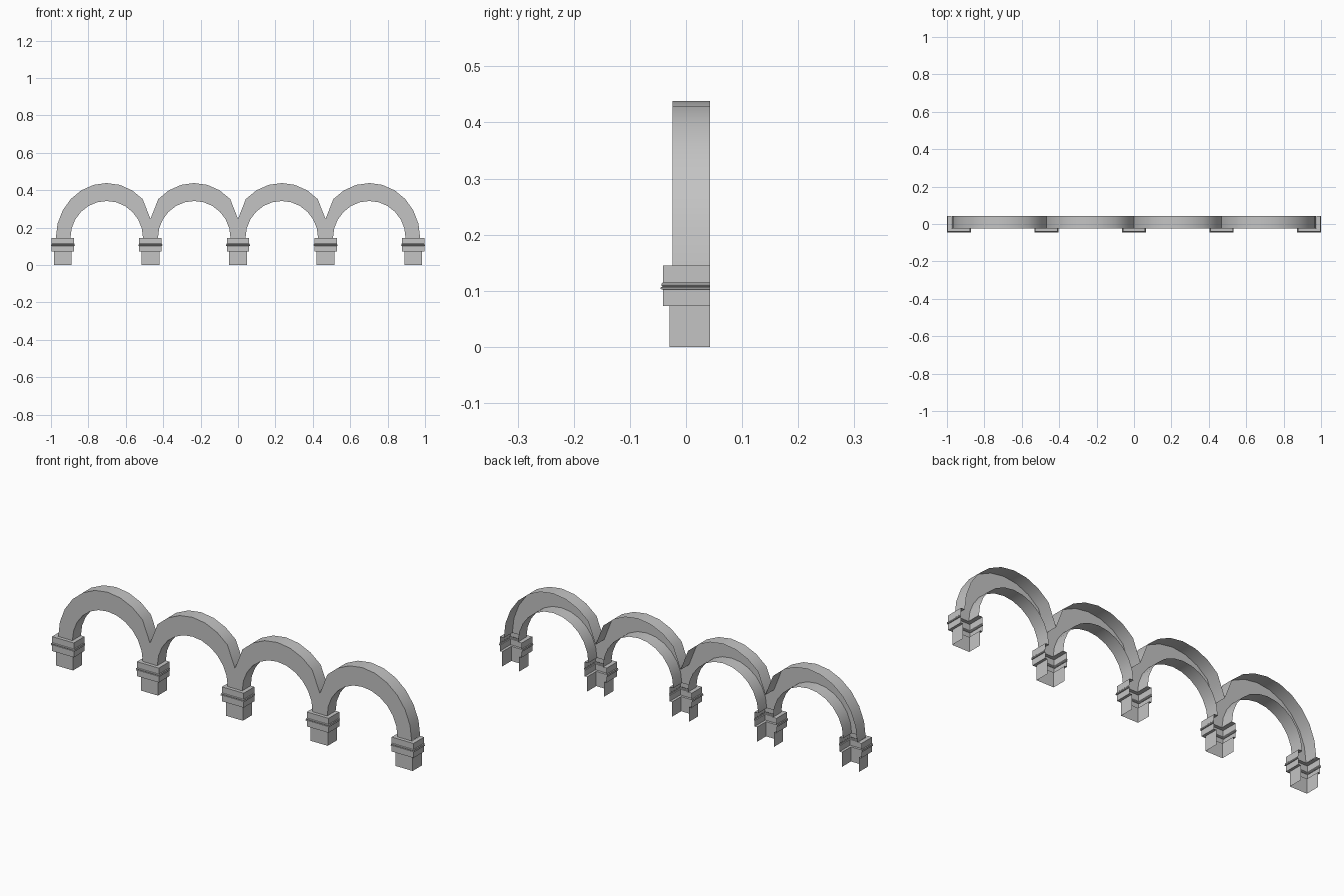
import bpy
import bmesh
from math import sin, cos, pi, radians

cube = bpy.data.objects.get("Cube")
if cube:
    bpy.data.objects.remove(cube)

SPACING = 0.468          # distance between pier centres
BACK = 0.043             # open rear plane
FRONT = -0.024           # face of the arches
SPRING = 0.145           # height where arches start
VALLEY = 0.246           # height where neighbouring arches meet
STEPS = 12

stone = bpy.data.materials.new("grey_stone")
stone.use_nodes = True
colour = (0.55, 0.55, 0.55, 1)
stone.diffuse_color = colour
stone.node_tree.nodes["Principled BSDF"].inputs["Base Color"].default_value = colour


def finish(name, bm, x):
    bmesh.ops.remove_doubles(bm, verts=bm.verts, dist=0.0001)
    mesh = bpy.data.meshes.new(name)
    bm.to_mesh(mesh)
    bm.free()
    mesh.materials.append(stone)
    obj = bpy.data.objects.new(name, mesh)
    obj.location.x = x
    bpy.context.collection.objects.link(obj)
    bpy.ops.object.select_all(action='DESELECT')
    obj.select_set(True)
    bpy.context.view_layer.objects.active = obj
    bpy.ops.object.shade_smooth_by_angle(angle=radians(30))


def arch(name, x, left_end, right_end):
    """Arch band with a front face, top and underside, open at the rear."""
    bm = bmesh.new()
    rows = []
    half = SPACING / 2
    for k in range(STEPS + 1):
        a = pi * k / STEPS
        ox, oz = 0.272 * cos(a), SPRING + 0.293 * sin(a)
        ix, iz = 0.194 * cos(a), SPRING + 0.197 * sin(a)
        free = right_end if k < STEPS / 2 else left_end
        rank = min(k, STEPS - k)
        wall = free or rank >= 2
        if not free and rank <= 2:      # trim where it meets its neighbour
            ox = half if ox > 0 else -half
            oz = SPRING + (VALLEY - SPRING) * rank / 2
        corners = [(ox, FRONT, oz), (ox, BACK, oz), (ix, FRONT, iz), (ix, BACK, iz)]
        rows.append(([bm.verts.new(c) for c in corners], wall))
    for (p, wall_p), (q, wall_q) in zip(rows, rows[1:]):
        bm.faces.new((p[2], p[0], q[0], q[2]))
        bm.faces.new((p[2], q[2], q[3], p[3]))
        if wall_p and wall_q:
            bm.faces.new((p[0], p[1], q[1], q[0]))
    finish(name, bm, x)


# Half width, front depth and height up the pier: shaft, cap, moulding, ledge
PIER = [(0.047, 0.029, 0), (0.047, 0.029, 0.073), (0.06, 0.041, 0.073),
        (0.06, 0.041, 0.102), (0.064, 0.045, 0.103), (0.064, 0.045, 0.106),
        (0.061, 0.042, 0.107), (0.063, 0.044, 0.109), (0.063, 0.044, 0.112),
        (0.06, 0.041, 0.115), (0.06, 0.041, SPRING), (0.039, 0.024, SPRING)]


def pier(name, x):
    """Three-sided stepped pier, open at the rear."""
    bm = bmesh.new()
    rings = [[bm.verts.new(c) for c in
              ((-w, BACK, z), (-w, -d, z), (w, -d, z), (w, BACK, z))]
             for w, d, z in PIER]
    for low, high in zip(rings, rings[1:]):
        for i in range(3):
            bm.faces.new((low[i], low[i + 1], high[i + 1], high[i]))
    finish(name, bm, x)


for n in range(4):
    arch(f"arch_{n + 1}", (n - 1.5) * SPACING, n == 0, n == 3)
for n in range(5):
    pier(f"pier_{n + 1}", (n - 2) * SPACING)
